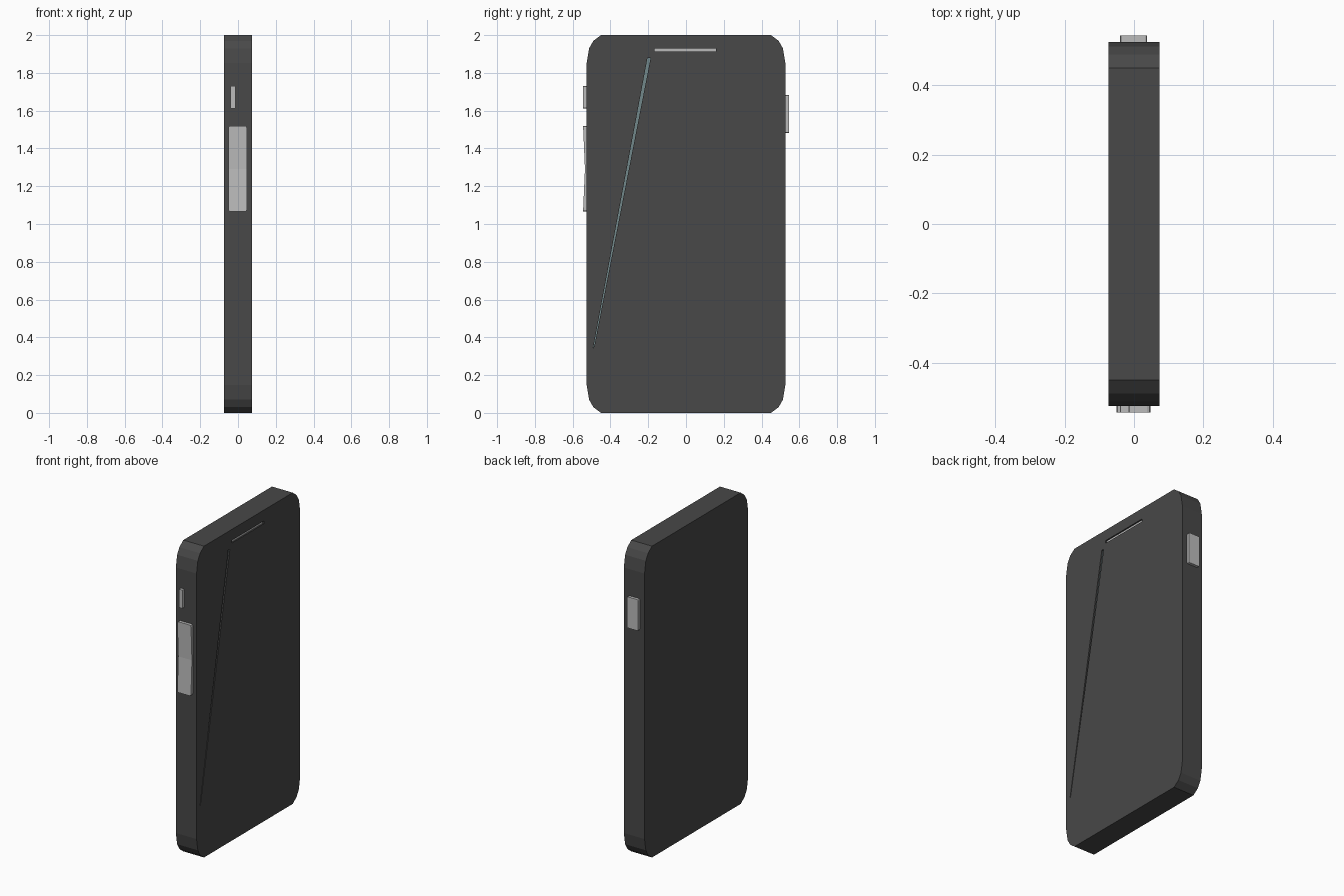
import bpy, bmesh
from mathutils import Vector

if "Cube" in bpy.data.objects:
    bpy.data.objects.remove(bpy.data.objects["Cube"])


def material(name, rgb):
    m = bpy.data.materials.new(name)
    m.diffuse_color = (*rgb, 1)
    m.use_nodes = True
    m.node_tree.nodes["Principled BSDF"].inputs["Base Color"].default_value = m.diffuse_color
    return m


dark = material("dark_grey", (0.065, 0.065, 0.065))
light = material("light_grey", (0.5, 0.5, 0.5))
teal = material("teal_grey", (0.17, 0.25, 0.26))


def prism(name, profile, x0, x1, mat=None, round_corner=0):
    """Extrude a (y, z) outline along x, optionally rounding the edges along y."""
    bm = bmesh.new()
    face = bm.faces.new([bm.verts.new((x0, y, z)) for y, z in profile])
    ext = bmesh.ops.extrude_face_region(bm, geom=[face])
    moved = [v for v in ext["geom"] if isinstance(v, bmesh.types.BMVert)]
    bmesh.ops.translate(bm, verts=moved, vec=Vector((x1 - x0, 0, 0)))
    if round_corner:
        edges = [e for e in bm.edges
                 if abs((e.verts[1].co - e.verts[0].co).normalized().y) > 0.9]
        bmesh.ops.bevel(bm, geom=edges, offset=round_corner, segments=2,
                        profile=0.5, affect='EDGES')
    bmesh.ops.recalc_face_normals(bm, faces=bm.faces[:])
    me = bpy.data.meshes.new(name)
    bm.to_mesh(me)
    bm.free()
    ob = bpy.data.objects.new(name, me)
    bpy.context.collection.objects.link(ob)
    if mat:
        me.materials.append(mat)
    return ob


def rect(y0, y1, z0, z1):
    return [(y0, z0), (y1, z0), (y1, z1), (y0, z1)]


# Body: rounded slab, one corner mirrored to all four
HALF = 0.0735
corner = [(0.45, 0.0), (0.49, 0.03), (0.513, 0.07), (0.526, 0.147)]
right = corner + [(y, 2 - z) for y, z in reversed(corner)]
outline = right + [(-y, z) for y, z in reversed(right)]
body = prism("body", outline, -HALF, HALF, dark)


# Shallow recess in the screen face with a coloured floor
def recess(name, profile, depth, mat):
    floor = HALF - depth
    cutter = prism(name + "_cutter", profile, floor, HALF + 0.05, dark)
    cutter.hide_render = True
    cutter.hide_set(True)
    mod = body.modifiers.new(name, 'BOOLEAN')
    mod.operation = 'DIFFERENCE'
    mod.solver = 'EXACT'
    mod.object = cutter
    prism(name, profile, floor - 0.002, floor + 0.001, mat)


# Earpiece slot and slanted screen streak
recess("earpiece_slot", rect(-0.168, 0.158, 1.912, 1.93), 0.01, light)
recess("screen_streak",
       [(-0.492, 0.34), (-0.484, 0.36), (-0.187, 1.88), (-0.204, 1.88)], 0.01, teal)

# Side buttons
prism("mute_switch", rect(-0.544, -0.515, 1.612, 1.73), -0.04, -0.013, light, 0.004)
prism("power_button", rect(0.515, 0.544, 1.482, 1.682), -0.04, 0.038, light, 0.006)
prism("volume_rocker",
      [(-0.515, 1.065), (-0.545, 1.065), (-0.535, 1.292), (-0.545, 1.52), (-0.515, 1.52)],
      -0.05, 0.047, light, 0.01)
